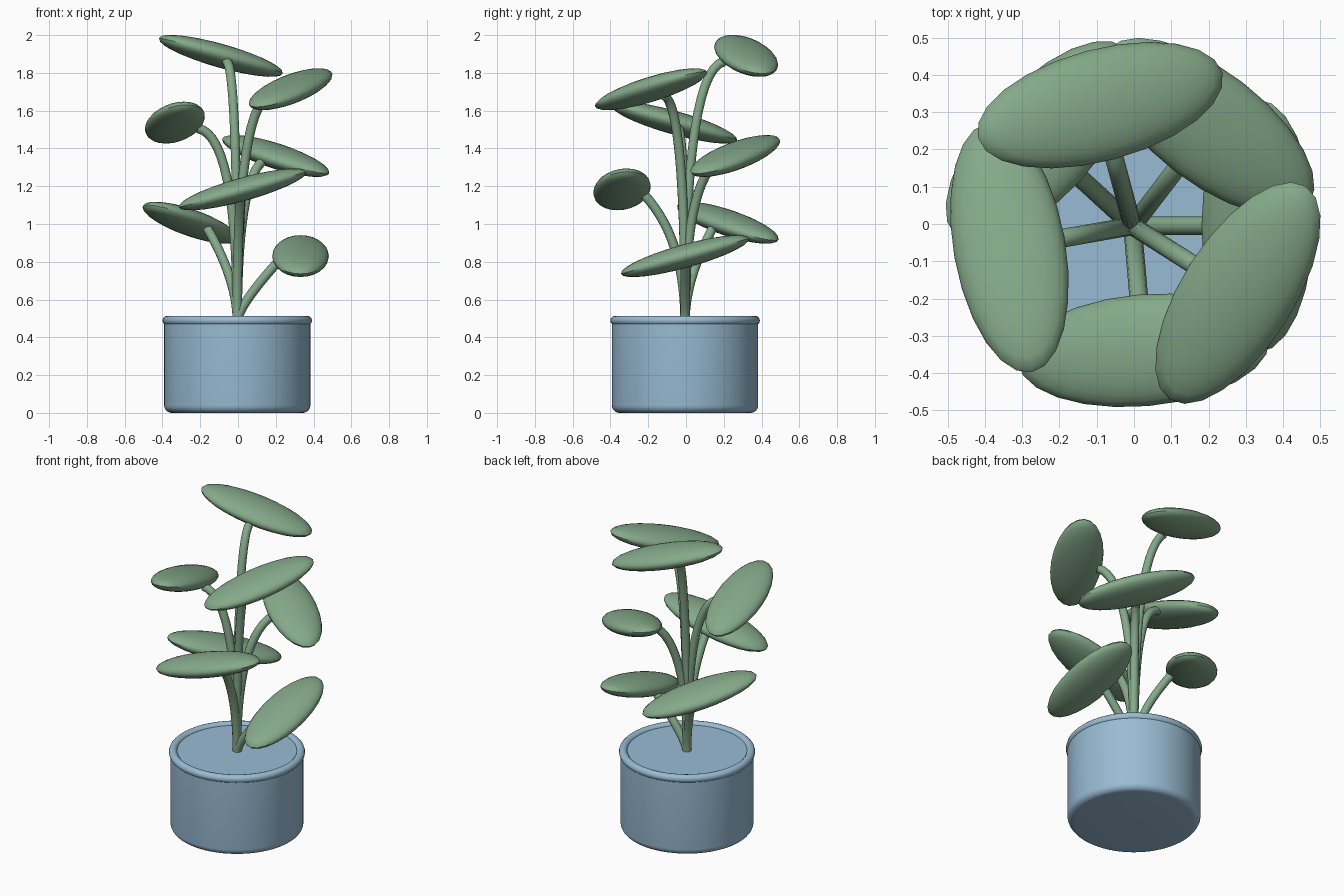
import bpy, bmesh, math
from mathutils import Matrix, Vector

if "Cube" in bpy.data.objects:
    bpy.data.objects.remove(bpy.data.objects["Cube"])

CX, CY = -0.004, -0.005      # plant axis


def material(name, rgb):
    m = bpy.data.materials.new(name)
    m.diffuse_color = (*rgb, 1)
    m.use_nodes = True
    m.node_tree.nodes["Principled BSDF"].inputs["Base Color"].default_value = m.diffuse_color
    return m


GREEN = material("leaf green", (0.235, 0.40, 0.255))
BLUE = material("pot blue", (0.315, 0.50, 0.655))


def finish(name, bm, mat):
    bmesh.ops.recalc_face_normals(bm, faces=bm.faces[:])
    me = bpy.data.meshes.new(name)
    bm.to_mesh(me)
    bm.free()
    me.materials.append(mat)
    ob = bpy.data.objects.new(name, me)
    bpy.context.collection.objects.link(ob)
    bpy.ops.object.select_all(action='DESELECT')
    ob.select_set(True)
    bpy.context.view_layer.objects.active = ob
    bpy.ops.object.shade_smooth_by_angle(angle=math.radians(40))
    return ob


def lathe(name, profile, mat, steps=64, closed=False):
    """Spin an (r, z) profile about the plant axis."""
    bm = bmesh.new()
    vs = [bm.verts.new((CX + r, CY, z)) for r, z in profile]
    edges = [bm.edges.new(p) for p in zip(vs, vs[1:])]
    if closed:
        edges.append(bm.edges.new((vs[-1], vs[0])))
    bmesh.ops.spin(bm, geom=vs + edges, cent=(CX, CY, 0), axis=(0, 0, 1),
                   angle=math.tau, steps=steps)
    bmesh.ops.remove_doubles(bm, verts=bm.verts[:], dist=1e-4)
    return finish(name, bm, mat)


# Pot body with rounded foot
foot = [(0.347 + 0.04 * math.sin(a), 0.04 - 0.04 * math.cos(a))
        for a in (i * math.pi / 12 for i in range(7))]
lathe("pot_body", [(0, 0)] + foot + [(0.387, 0.49)], BLUE)

# Rolled rim
lathe("pot_rim", [(0.371 + 0.025 * math.cos(a), 0.489 + 0.025 * math.sin(a))
                  for a in (i * math.tau / 12 for i in range(12))], BLUE, closed=True)

# Flat fill inside the rim
lathe("pot_fill", [(0, 0.497), (0.36, 0.497)], BLUE)


def stem(name, phi, z_end):
    """Round tube rising from the fill and bending outwards to its leaf."""
    z0, r_end, rad, n, sides = 0.48, 0.215, 0.025, 14, 12
    h = z_end - z0
    k = min(0.97, 1.15 * h - 0.12)
    out = Vector((math.cos(phi), math.sin(phi), 0))
    side = Vector((-out.y, out.x, 0))
    bm = bmesh.new()
    rings = []
    for i in range(n + 1):
        t = i / n
        r = r_end * t * t
        z = z0 + h * (2 * t * (1 - t) * k + t * t)
        dr, dz = 2 * r_end * t, h * (2 * (1 - 2 * t) * k + 2 * t)
        length = math.hypot(dr, dz)
        across = out * (dz / length) - Vector((0, 0, dr / length))
        c = Vector((CX, CY, z)) + out * r
        rings.append([bm.verts.new(c + rad * (across * math.cos(a) + side * math.sin(a)))
                      for a in (j * math.tau / sides for j in range(sides))])
    for a, b in zip(rings, rings[1:]):
        for j in range(sides):
            q = (j + 1) % sides
            bm.faces.new((a[j], a[q], b[q], b[j]))
    bm.faces.new(rings[0])
    bm.faces.new(rings[-1])
    finish(name, bm, GREEN)


def leaf(name, phi, z):
    """Flattened ellipsoid, long axis tangential and tilted upwards."""
    bm = bmesh.new()
    place = (Matrix.Translation((CX + 0.335 * math.cos(phi), CY + 0.335 * math.sin(phi), z))
             @ Matrix.Rotation(phi, 4, 'Z') @ Matrix.Rotation(0.27, 4, 'X')
             @ Matrix.Diagonal((0.15, 0.352, 0.062, 1)))
    bmesh.ops.create_uvsphere(bm, u_segments=24, v_segments=14, radius=1, matrix=place)
    finish(name, bm, GREEN)


# Seven leaves in a golden-angle spiral
for i in range(7):
    phi = math.radians(137.5 * i)
    z = 0.83 + 0.1767 * i
    stem(f"stem_{i + 1}", phi, z - 0.03)
    leaf(f"leaf_{i + 1}", phi, z)
